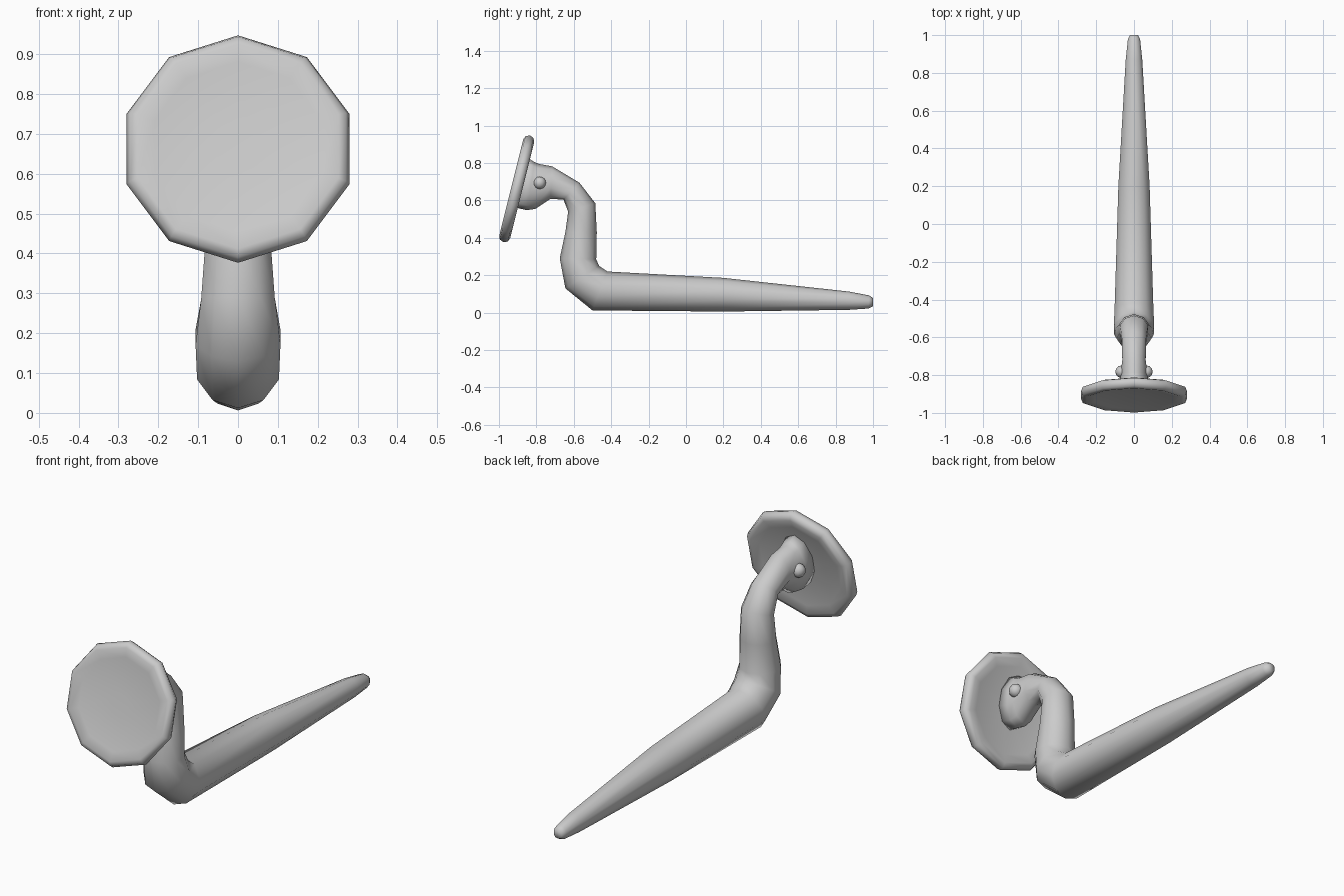
import bpy, bmesh, math
from mathutils import Vector

if "Cube" in bpy.data.objects:
    bpy.data.objects.remove(bpy.data.objects["Cube"])

SIDES = 10


def loft(name, rings):
    """Skin 10-sided rings: (low y, low z, high y, high z, half width)."""
    bm = bmesh.new()
    loops = []
    for ay, az, by, bz, w in rings:
        a, b = Vector((0, ay, az)), Vector((0, by, bz))
        mid, half = (a + b) / 2, (b - a) / 2
        loop = []
        for i in range(SIDES):
            t = 2 * math.pi * i / SIDES
            loop.append(bm.verts.new(mid + half * math.cos(t) + Vector((w * math.sin(t), 0, 0))))
        loops.append(loop)
    for p, q in zip(loops, loops[1:]):
        for i in range(SIDES):
            j = (i + 1) % SIDES
            bm.faces.new((p[i], p[j], q[j], q[i]))
    bm.faces.new(loops[0])
    bm.faces.new(loops[-1])
    bmesh.ops.recalc_face_normals(bm, faces=bm.faces)
    for f in bm.faces:
        f.smooth = True
    mesh = bpy.data.meshes.new(name)
    bm.to_mesh(mesh)
    bm.free()
    obj = bpy.data.objects.new(name, mesh)
    bpy.context.collection.objects.link(obj)
    return obj


# Tapered tail, upright neck and head bent into the disc
loft("body", [
    (1.00, 0.035, 1.00, 0.078, 0.022),
    (0.975, 0.022, 0.98, 0.092, 0.034),
    (0.87, 0.015, 0.87, 0.113, 0.046),
    (0.20, 0.006, 0.20, 0.186, 0.087),
    (-0.50, 0.012, -0.42, 0.22, 0.108),
    (-0.645, 0.13, -0.465, 0.25, 0.112),
    (-0.675, 0.29, -0.48, 0.285, 0.097),
    (-0.645, 0.43, -0.477, 0.43, 0.086),
    (-0.63, 0.54, -0.485, 0.585, 0.078),
    (-0.655, 0.605, -0.57, 0.695, 0.068),
    (-0.725, 0.608, -0.715, 0.782, 0.065),
    (-0.805, 0.555, -0.785, 0.795, 0.074),
    (-0.85, 0.548, -0.81, 0.805, 0.078),
    (-0.905, 0.56, -0.85, 0.83, 0.085),
])

# Tilted ten-sided face disc with a rounded, slightly raised rim
tilt = math.radians(14)
centre = Vector((-0.905, 0.662))
up = Vector((math.sin(tilt), math.cos(tilt)))
out = Vector((-math.cos(tilt), math.sin(tilt)))
rings = []
for r, d in [(0.05, -0.018), (0.22, -0.02), (0.262, -0.03), (0.285, -0.022), (0.294, 0.0),
             (0.285, 0.022), (0.265, 0.03), (0.22, 0.022), (0.05, 0.018)]:
    lo, hi = centre - up * r + out * d, centre + up * r + out * d
    rings.append((lo.x, lo.y, hi.x, hi.y, r))
loft("face_disc", rings)

# Small round eyes
for side, label in ((-1, "left"), (1, "right")):
    bpy.ops.mesh.primitive_uv_sphere_add(segments=12, ring_count=8, radius=0.033,
                                         location=(side * 0.066, -0.782, 0.694))
    bpy.context.object.name = label + "_eye"
    bpy.ops.object.shade_smooth()
